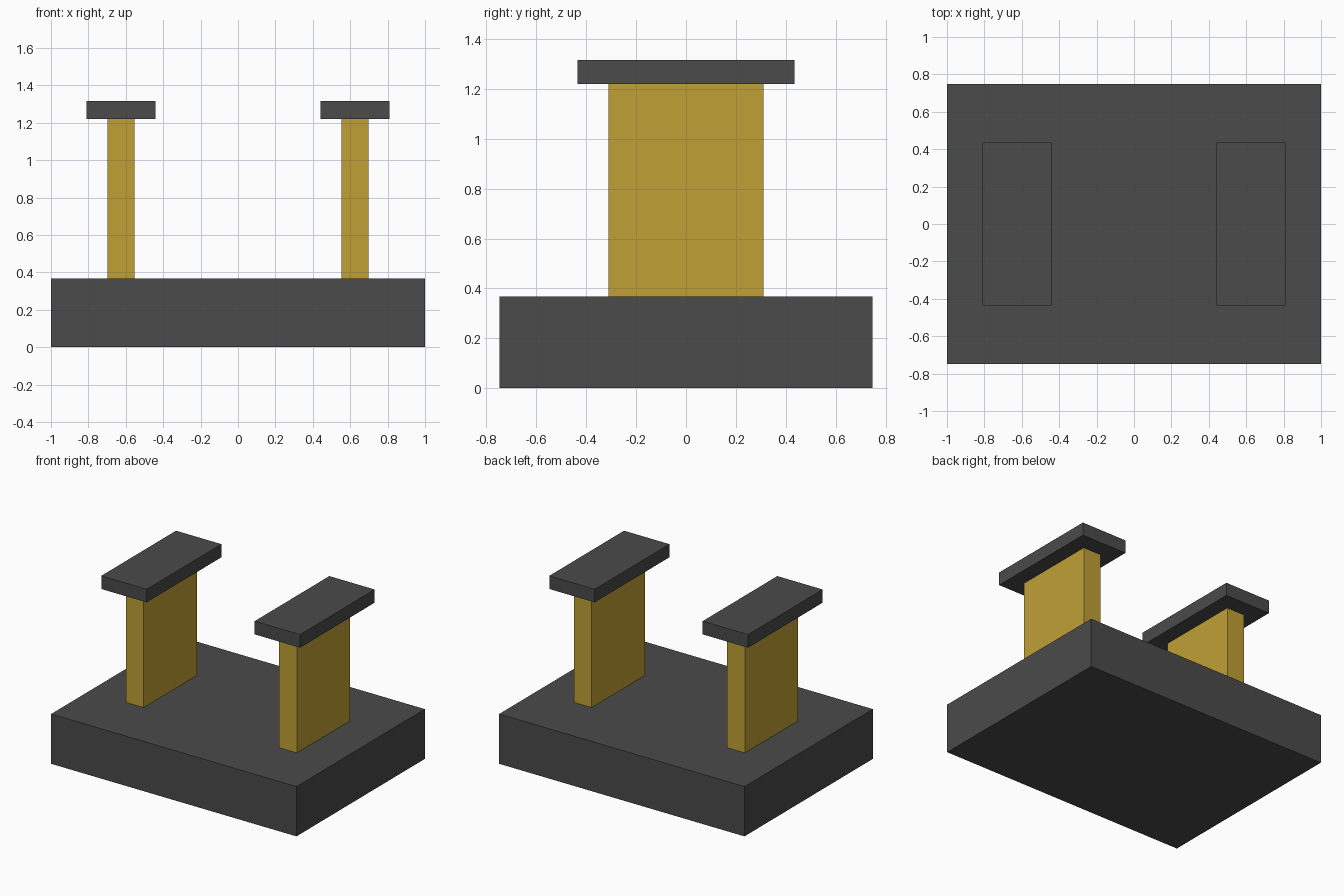
import bpy
import bmesh
from mathutils import Vector

default = bpy.data.objects.get("Cube")
if default:
    bpy.data.objects.remove(default, do_unlink=True)


def make_material(name, color):
    mat = bpy.data.materials.new(name)
    mat.use_nodes = True
    mat.diffuse_color = color
    mat.node_tree.nodes["Principled BSDF"].inputs["Base Color"].default_value = color
    return mat


def make_box(name, center_x, size, bottom, mat):
    """Flat-faced box centred on y = 0, resting at the given height."""
    bm = bmesh.new()
    bmesh.ops.create_cube(bm, size=1)
    bmesh.ops.scale(bm, vec=Vector(size), verts=bm.verts)
    mesh = bpy.data.meshes.new(name)
    bm.to_mesh(mesh)
    bm.free()
    mesh.materials.append(mat)
    obj = bpy.data.objects.new(name, mesh)
    obj.location = (center_x, 0, bottom + size[2] / 2)
    bpy.context.collection.objects.link(obj)
    return obj


dark_grey = make_material("dark grey", (0.069, 0.069, 0.069, 1))
gold = make_material("gold", (0.533, 0.352, 0.037, 1))

BASE_TOP = 0.367
POST_TOP = 1.22
CAP_TOP = 1.317
POST_X = 0.625

# Base slab
make_box("base", 0, (2, 1.495, BASE_TOP), 0, dark_grey)

# Matching pair of posts, each with an overhanging cap
for side, sign in (("left", 1), ("right", -1)):
    x = sign * POST_X
    make_box(side + "_post", x, (0.145, 0.62, POST_TOP - BASE_TOP), BASE_TOP, gold)
    make_box(side + "_cap", x, (0.37, 0.87, CAP_TOP - POST_TOP), POST_TOP, dark_grey)
